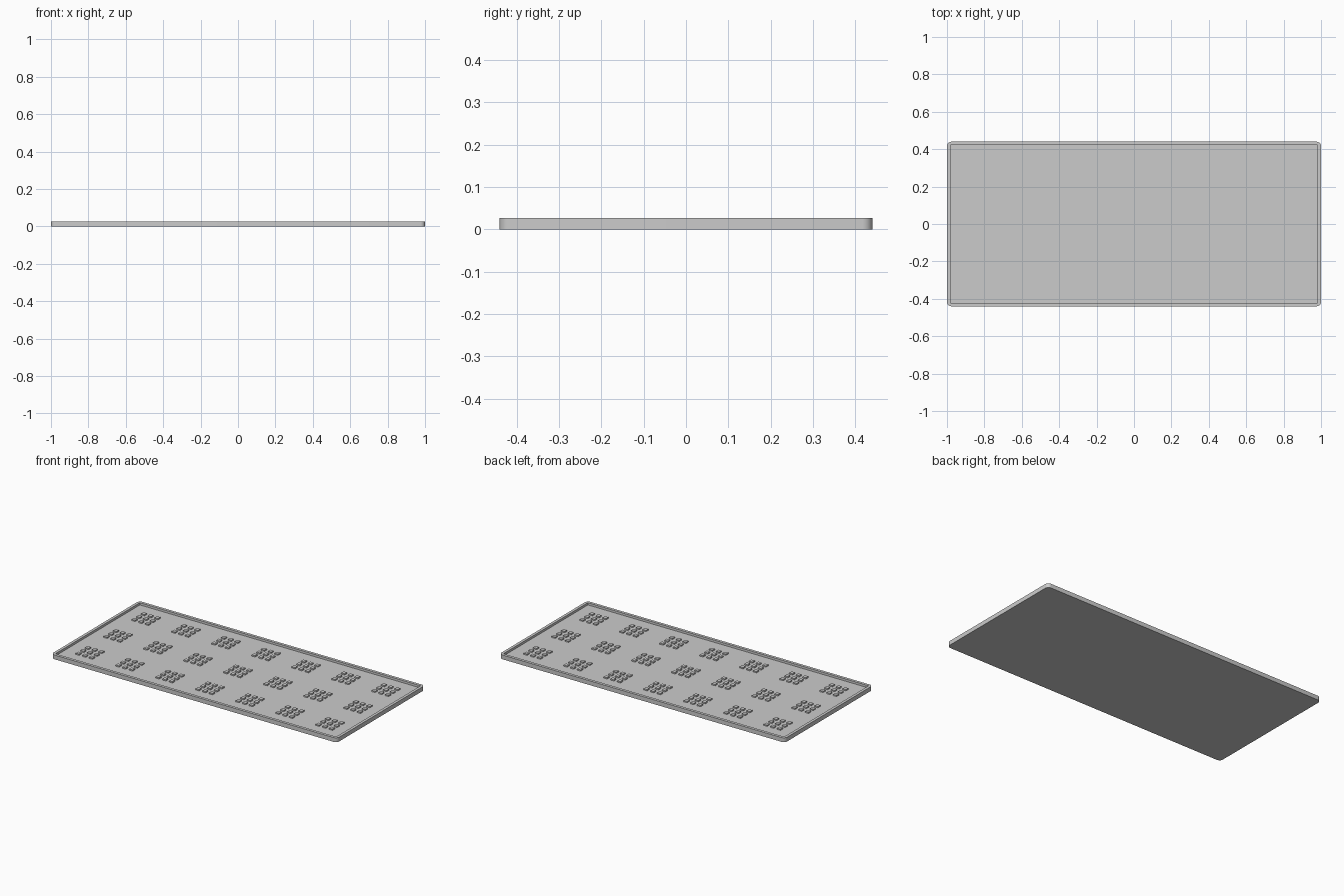
import bpy
import bmesh
import math

if "Cube" in bpy.data.objects:
    bpy.data.objects.remove(bpy.data.objects["Cube"], do_unlink=True)

LENGTH, WIDTH, HEIGHT = 2.0, 0.88, 0.027
FLOOR, RIM, CORNER = 0.013, 0.018, 0.024
STUD, STUD_GAP, STUD_TOP = 0.024, 0.047, 0.021
GROUP_GAP = 0.28

grey = bpy.data.materials.new("plain grey")
grey.use_nodes = True
colour = (0.6, 0.6, 0.6, 1)
grey.diffuse_color = colour
grey.node_tree.nodes["Principled BSDF"].inputs["Base Color"].default_value = colour


def add_object(name, bm):
    bmesh.ops.recalc_face_normals(bm, faces=bm.faces[:])
    mesh = bpy.data.meshes.new(name)
    bm.to_mesh(mesh)
    bm.free()
    mesh.materials.append(grey)
    obj = bpy.data.objects.new(name, mesh)
    bpy.context.collection.objects.link(obj)
    return obj


def rounded_outline(radius, steps=8):
    points = []
    for quarter, (sx, sy) in enumerate([(1, 1), (-1, 1), (-1, -1), (1, -1)]):
        for i in range(steps + 1):
            a = math.pi / 2 * (quarter + i / steps)
            points.append((sx * (LENGTH / 2 - radius) + radius * math.cos(a),
                           sy * (WIDTH / 2 - radius) + radius * math.sin(a)))
    return points


# Tray: rounded slab with a sharp-cornered recess in its top
bm = bmesh.new()
base = bm.faces.new([bm.verts.new((x, y, 0)) for x, y in rounded_outline(CORNER)])
top = bmesh.ops.extrude_face_region(bm, geom=[base], use_keep_orig=True)["geom"]
for v in [g for g in top if isinstance(g, bmesh.types.BMVert)]:
    v.co.z = HEIGHT
tray = add_object("tray", bm)

bm = bmesh.new()
bmesh.ops.create_cube(bm, size=1)
bmesh.ops.scale(bm, vec=(LENGTH - 2 * RIM, WIDTH - 2 * RIM, HEIGHT), verts=bm.verts)
bmesh.ops.translate(bm, vec=(0, 0, FLOOR + HEIGHT / 2), verts=bm.verts)
recess = add_object("recess_cutter", bm)

cut = tray.modifiers.new("recess", "BOOLEAN")
cut.operation = "DIFFERENCE"
cut.solver = "EXACT"
cut.object = recess
bpy.context.view_layer.objects.active = tray
tray.select_set(True)
bpy.ops.object.modifier_apply(modifier=cut.name)
bpy.data.objects.remove(recess, do_unlink=True)
bpy.ops.object.shade_smooth_by_angle(angle=math.radians(30))

# Studs: groups of three by three small square blocks on the tray floor
bm = bmesh.new()
for column in range(-3, 4):
    for row in range(-1, 2):
        for i in range(-1, 2):
            for j in range(-1, 2):
                block = bmesh.ops.create_cube(bm, size=1)["verts"]
                bmesh.ops.scale(bm, vec=(STUD, STUD, STUD_TOP - FLOOR + 0.002), verts=block)
                bmesh.ops.translate(bm, verts=block, vec=(
                    column * GROUP_GAP + i * STUD_GAP,
                    row * GROUP_GAP + j * STUD_GAP,
                    (STUD_TOP + FLOOR - 0.002) / 2))
add_object("floor_studs", bm)
